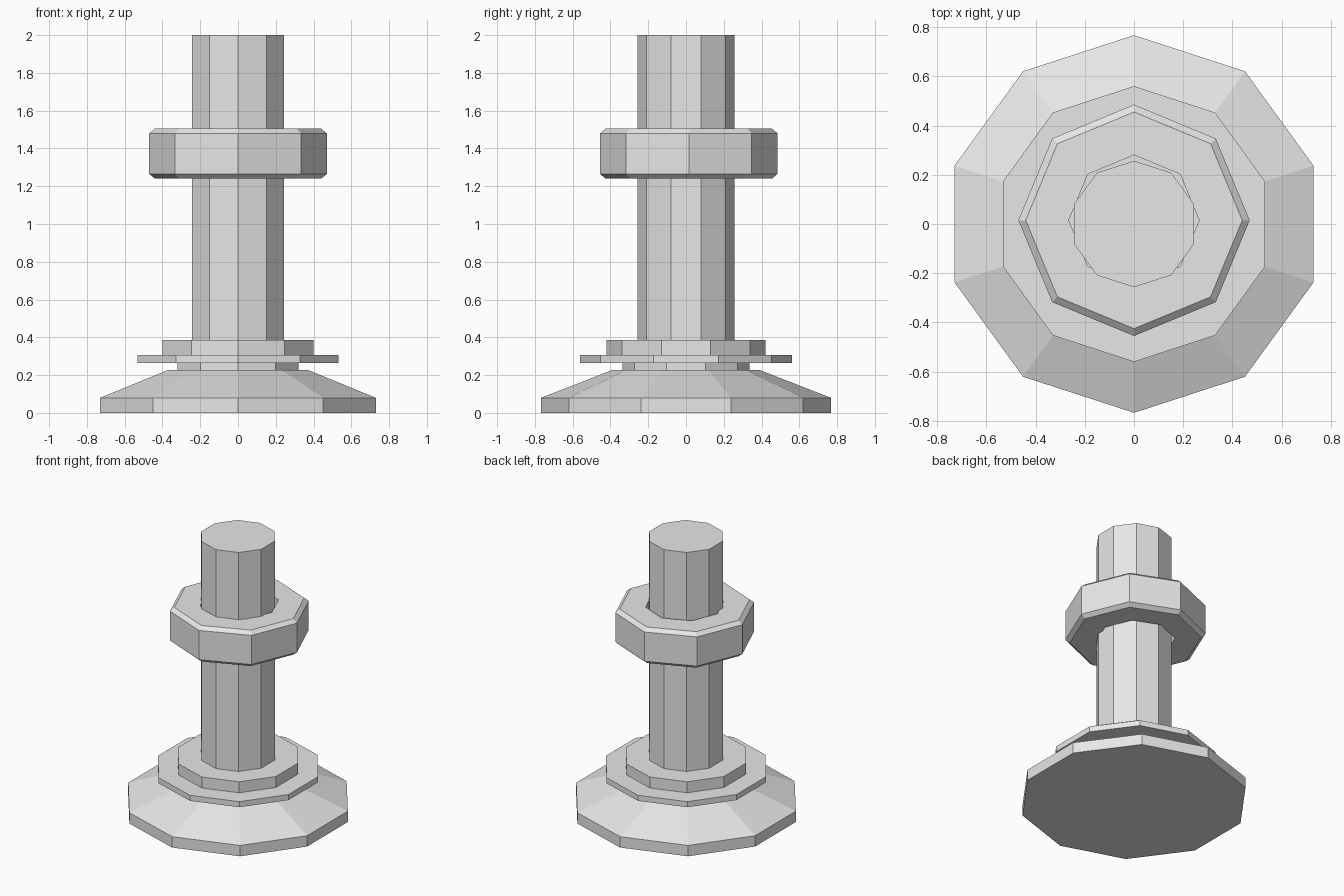
import bpy
import bmesh
import math

cube = bpy.data.objects.get("Cube")
if cube:
    bpy.data.objects.remove(cube, do_unlink=True)

grey = bpy.data.materials.new("light_grey")
grey.use_nodes = True
colour = (0.8, 0.8, 0.8, 1)
grey.diffuse_color = colour
grey.node_tree.nodes["Principled BSDF"].inputs["Base Color"].default_value = colour


def lathe(name, profile, sides, closed=False, y=0.0):
    """Spin (radius, z) points into a flat-sided solid with a corner on +y."""
    bm = bmesh.new()
    rings = []
    for r, z in profile:
        angles = [math.pi / 2 + math.tau * i / sides for i in range(sides)]
        rings.append([bm.verts.new((r * math.cos(a), y + r * math.sin(a), z)) for a in angles])
    pairs = list(zip(rings, rings[1:]))
    if closed:
        pairs.append((rings[-1], rings[0]))
    else:
        bm.faces.new(rings[0][::-1])
        bm.faces.new(rings[-1])
    for low, high in pairs:
        for i in range(sides):
            j = (i + 1) % sides
            bm.faces.new((low[i], low[j], high[j], high[i]))
    bmesh.ops.recalc_face_normals(bm, faces=bm.faces)
    mesh = bpy.data.meshes.new(name)
    bm.to_mesh(mesh)
    bm.free()
    mesh.materials.append(grey)
    obj = bpy.data.objects.new(name, mesh)
    bpy.context.collection.objects.link(obj)
    return obj


# Stepped foot and round bolt shaft in one ten-sided profile
lathe("foot_and_shaft", [
    (0.767, 0), (0.767, 0.08), (0.39, 0.227),    # sloped foot
    (0.336, 0.227), (0.336, 0.265),              # neck
    (0.56, 0.265), (0.56, 0.306),                # washer
    (0.42, 0.306), (0.42, 0.387),                # collar
    (0.257, 0.387), (0.257, 2.0),                # shaft
], 10)

# Eight-sided nut with chamfered rims and a hole slightly wider than the shaft
lathe("nut", [
    (0.265, 1.24), (0.44, 1.24), (0.47, 1.265),
    (0.47, 1.48), (0.44, 1.505), (0.265, 1.505),
], 8, closed=True, y=0.015)
